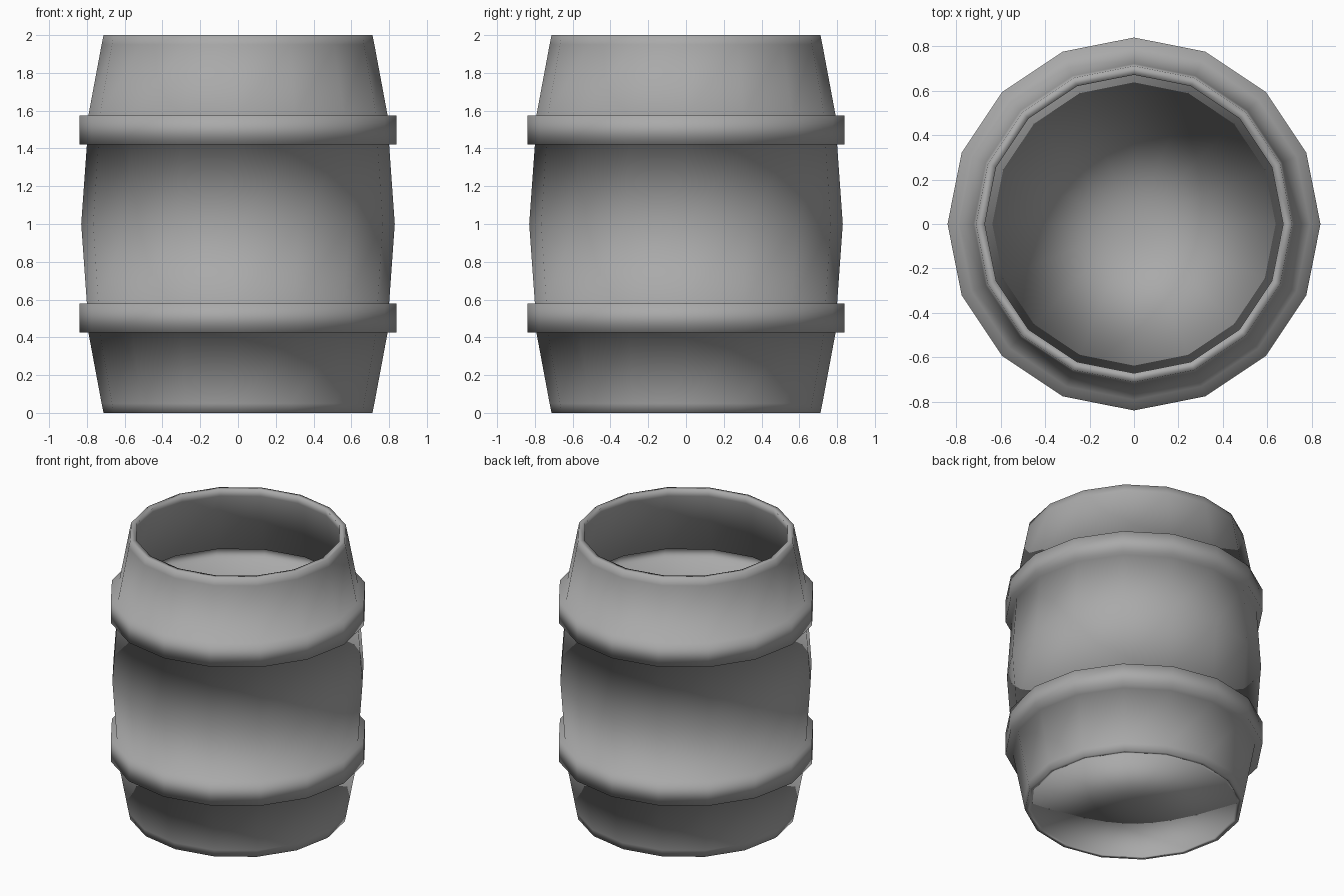
import bpy
import bmesh
import math

SIDES = 16

cube = bpy.data.objects.get("Cube")
if cube:
    bpy.data.objects.remove(cube)

grey = bpy.data.materials.new("plain_grey")
grey.use_nodes = True
colour = (0.4, 0.4, 0.4, 1)
grey.diffuse_color = colour
grey.node_tree.nodes["Principled BSDF"].inputs["Base Color"].default_value = colour


def lathe(name, profile):
    """Turn (radius, z) points about z, merging points that coincide."""
    bm = bmesh.new()
    rings = []
    for r, z in profile:
        rings.append([bm.verts.new((r * math.cos(math.tau * i / SIDES),
                                    r * math.sin(math.tau * i / SIDES), z))
                      for i in range(SIDES)])
    for low, high in zip(rings, rings[1:]):
        for i in range(SIDES):
            j = (i + 1) % SIDES
            bm.faces.new((low[i], low[j], high[j], high[i]))
    bmesh.ops.remove_doubles(bm, verts=bm.verts, dist=0.0005)
    mesh = bpy.data.meshes.new(name)
    bm.to_mesh(mesh)
    bm.free()
    mesh.materials.append(grey)
    mesh.shade_smooth()
    obj = bpy.data.objects.new(name, mesh)
    bpy.context.collection.objects.link(obj)
    return obj


def mirrored(half, middle):
    """Extend a lower half profile to the full height."""
    return half + [middle] + [(r, 2 - z) for r, z in reversed(half)]


# Outer wall with a raised hoop, and inner wall with the matching groove
outer = mirrored([(0.712, 0), (0.722, 0.05), (0.792, 0.425), (0.84, 0.425),
                  (0.84, 0.58), (0.80, 0.58)], (0.83, 1))
inner = mirrored([(0.672, 0), (0.682, 0.05), (0.757, 0.465), (0.80, 0.465),
                  (0.80, 0.54), (0.758, 0.54)], (0.79, 1))

# Thick open-topped shell, closed at the bottom by a thin floor
lathe("barrel", [inner[0]] + outer + inner[::-1] + [(0, 0)])
